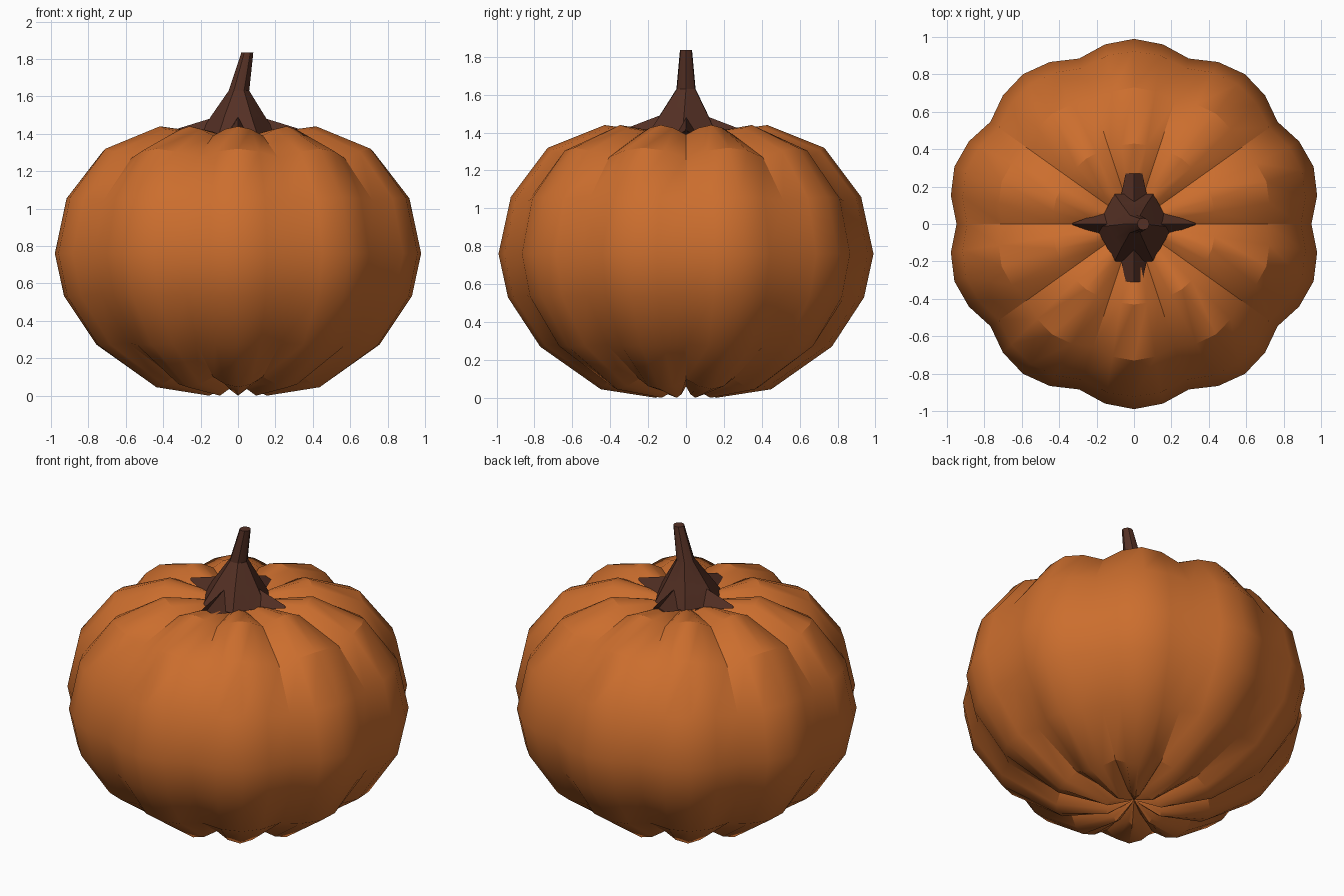
import bpy, bmesh
from math import sin, cos, pi, radians

if "Cube" in bpy.data.objects:
    bpy.data.objects.remove(bpy.data.objects["Cube"])

LOBES, SEG = 10, 4


def material(name, color):
    m = bpy.data.materials.new(name)
    m.diffuse_color = (*color, 1)
    m.use_nodes = True
    m.node_tree.nodes["Principled BSDF"].inputs["Base Color"].default_value = m.diffuse_color
    return m


def add_object(name, bm, mat, angle):
    bmesh.ops.recalc_face_normals(bm, faces=bm.faces)
    me = bpy.data.meshes.new(name)
    bm.to_mesh(me)
    bm.free()
    ob = bpy.data.objects.new(name, me)
    bpy.context.collection.objects.link(ob)
    me.materials.append(mat)
    bpy.ops.object.select_all(action='DESELECT')
    ob.select_set(True)
    bpy.context.view_layer.objects.active = ob
    bpy.ops.object.shade_smooth_by_angle(angle=radians(angle))
    return ob


def bridge(bm, a, b):
    n = len(a)
    for i in range(n):
        bm.faces.new((a[i], a[(i + 1) % n], b[(i + 1) % n], b[i]))


orange = material("pumpkin_skin", (0.6, 0.155, 0.027))
brown = material("stem_brown", (0.09, 0.03, 0.018))

# Pumpkin body: profiles along a lobe ridge and along a groove, blended round
ridge = [(0.16, 0.0), (0.45, 0.045), (0.77, 0.27), (0.94, 0.53), (0.99, 0.76),
         (0.925, 1.06), (0.73, 1.32), (0.43, 1.44), (0.22, 1.41)]
groove = [(0.14, 0.06), (0.42, 0.10), (0.71, 0.28), (0.885, 0.54), (0.93, 0.76),
          (0.875, 1.04), (0.69, 1.27), (0.42, 1.39), (0.22, 1.37)]
blend = [0, 0.7, 1, 0.7]
bm = bmesh.new()
rings = []
for (r1, z1), (r0, z0) in zip(ridge, groove):
    ring = []
    for i in range(LOBES * SEG):
        a, w = 2 * pi * i / (LOBES * SEG), blend[i % SEG]
        r, z = r0 + (r1 - r0) * w, z0 + (z1 - z0) * w
        ring.append(bm.verts.new((1.02 * r * cos(a), r * sin(a), z)))
    rings.append(ring)
for a, b in zip(rings, rings[1:]):
    bridge(bm, a, b)
for ring, z in ((rings[0], 0.07), (rings[-1], 1.34)):
    c = bm.verts.new((0, 0, z))
    for i in range(len(ring)):
        bm.faces.new((ring[i], ring[(i + 1) % len(ring)], c))
add_object("pumpkin_body", bm, orange, 28)

# Stem: leaning, tapered, ridged at the foot
bm = bmesh.new()
rings = []
for r, z, x, y, ridged in ((0.21, 1.39, 0, -0.02, 0.16), (0.14, 1.50, 0, -0.01, 0.12),
                           (0.055, 1.63, 0.005, 0, 0.08), (0.032, 1.835, 0.05, 0, 0)):
    ring = []
    for i in range(12):
        a = 2 * pi * i / 12
        k = r * (1 - ridged * (i % 2))
        ring.append(bm.verts.new((x + k * cos(a), y + k * sin(a), z)))
    rings.append(ring)
for a, b in zip(rings, rings[1:]):
    bridge(bm, a, b)
bm.faces.new(rings[0])
bm.faces.new(rings[-1])
add_object("stem", bm, brown, 20)

# Root flares round the stem foot: pointed along x, blunt along y
bm = bmesh.new()
for k in range(4):
    a = k * pi / 2
    half, reach = (0.045, 0.29) if k % 2 else (0.004, 0.33)
    cy = -0.02

    def v(r, s, z):
        return bm.verts.new((r * cos(a) - s * sin(a), cy * (k % 2) + r * sin(a) + s * cos(a), z))
    inner = [v(0.12, -0.08, 1.37), v(0.12, 0.08, 1.37), v(0.12, 0, 1.49)]
    outer = [v(reach, -half, 1.41), v(reach, half, 1.41), v(reach, 0, 1.425)]
    bridge(bm, inner, outer)
    bm.faces.new(inner)
    bm.faces.new(outer)
add_object("stem_flares", bm, brown, 20)
